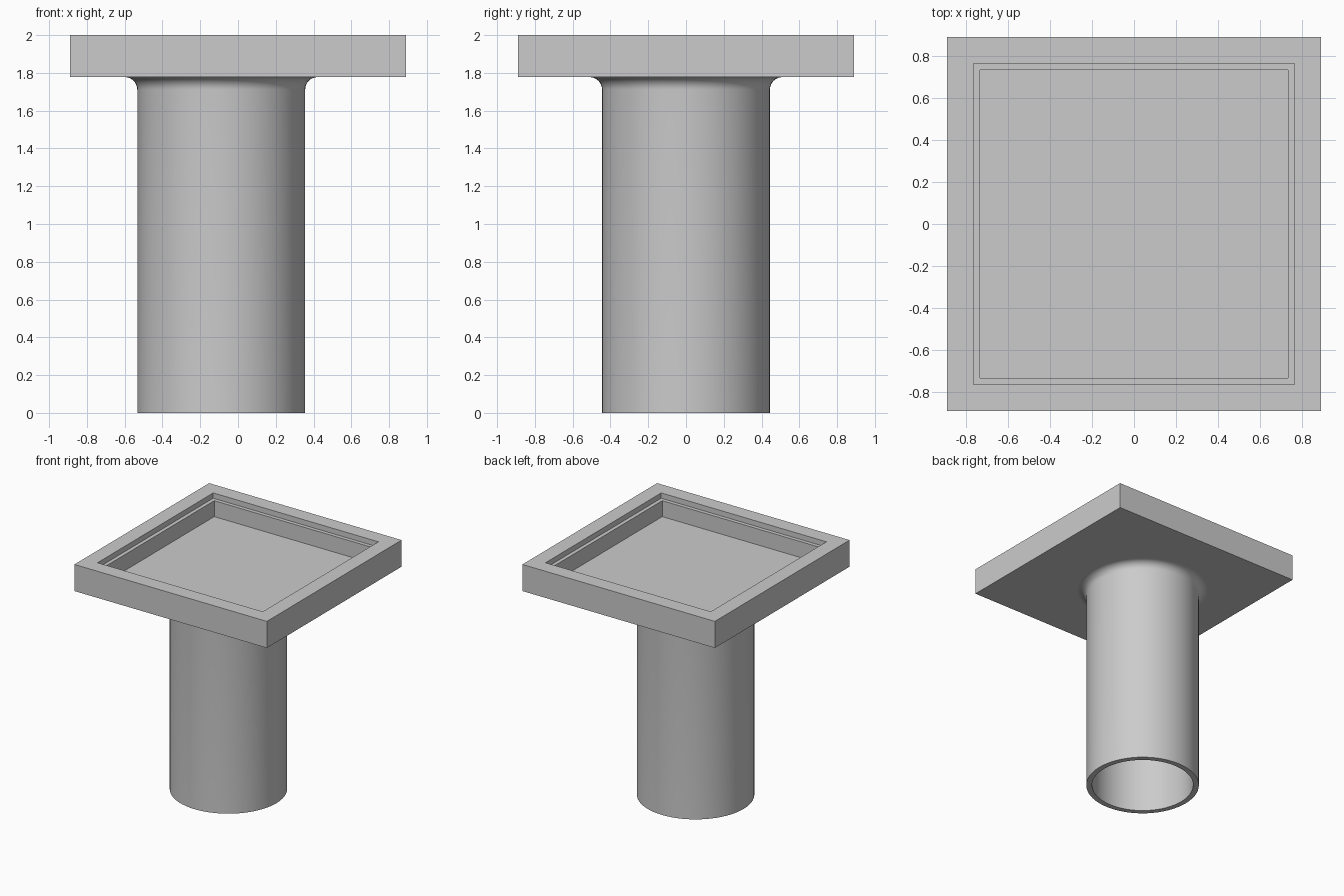
import bpy, bmesh, math
from mathutils import Matrix

cube = bpy.data.objects.get("Cube")
if cube:
    bpy.data.objects.remove(cube, do_unlink=True)

U = 2 / 45                      # design module
PLATE_BOTTOM = 40 * U

grey = bpy.data.materials.new("light grey")
grey.use_nodes = True
COLOUR = (0.6, 0.6, 0.6, 1)
grey.diffuse_color = COLOUR
grey.node_tree.nodes["Principled BSDF"].inputs["Base Color"].default_value = COLOUR


def add_object(name, bm):
    bmesh.ops.recalc_face_normals(bm, faces=bm.faces)
    mesh = bpy.data.meshes.new(name)
    bm.to_mesh(mesh)
    bm.free()
    mesh.materials.append(grey)
    obj = bpy.data.objects.new(name, mesh)
    bpy.context.collection.objects.link(obj)
    return obj


# Square tray: a slab whose top is inset and sunk twice, leaving a ledge
bm = bmesh.new()
bmesh.ops.create_cube(bm, size=1, matrix=Matrix.Translation((0, 0, PLATE_BOTTOM + 2.5 * U))
                      @ Matrix.Diagonal((40 * U, 40 * U, 5 * U, 1)))
top = max(bm.faces, key=lambda f: f.calc_center_median().z)
for border, depth in ((4 * U, U), (U, 3 * U)):
    bmesh.ops.inset_region(bm, faces=[top], thickness=border)
    sunk = bmesh.ops.extrude_face_region(bm, geom=[top])["geom"]
    bmesh.ops.delete(bm, geom=[top], context='FACES_ONLY')
    top = next(g for g in sunk if isinstance(g, bmesh.types.BMFace))
    bmesh.ops.translate(bm, verts=top.verts, vec=(0, 0, -depth))
add_object("tray", bm)

# Hollow outlet pipe, off centre, flaring into the tray with a round fillet
outer, inner, fillet = 10 * U, 9 * U, 1.5 * U
profile = [(inner, PLATE_BOTTOM), (inner, 0), (outer, 0)]
for i in range(9):
    a = math.radians(90 * i / 8)
    profile.append((outer + fillet * (1 - math.cos(a)),
                    PLATE_BOTTOM - fillet * (1 - math.sin(a))))
bm = bmesh.new()
verts = [bm.verts.new((r, 0, z)) for r, z in profile]
edges = [bm.edges.new(pair) for pair in zip(verts, verts[1:])]
bmesh.ops.spin(bm, geom=verts + edges, cent=(0, 0, 0), axis=(0, 0, 1),
               angle=2 * math.pi, steps=64, use_merge=True)
bmesh.ops.remove_doubles(bm, verts=bm.verts, dist=1e-5)
pipe = add_object("outlet_pipe", bm)
pipe.location.x = -2 * U

bpy.ops.object.select_all(action='DESELECT')
pipe.select_set(True)
bpy.context.view_layer.objects.active = pipe
bpy.ops.object.shade_smooth_by_angle(angle=math.radians(35))
